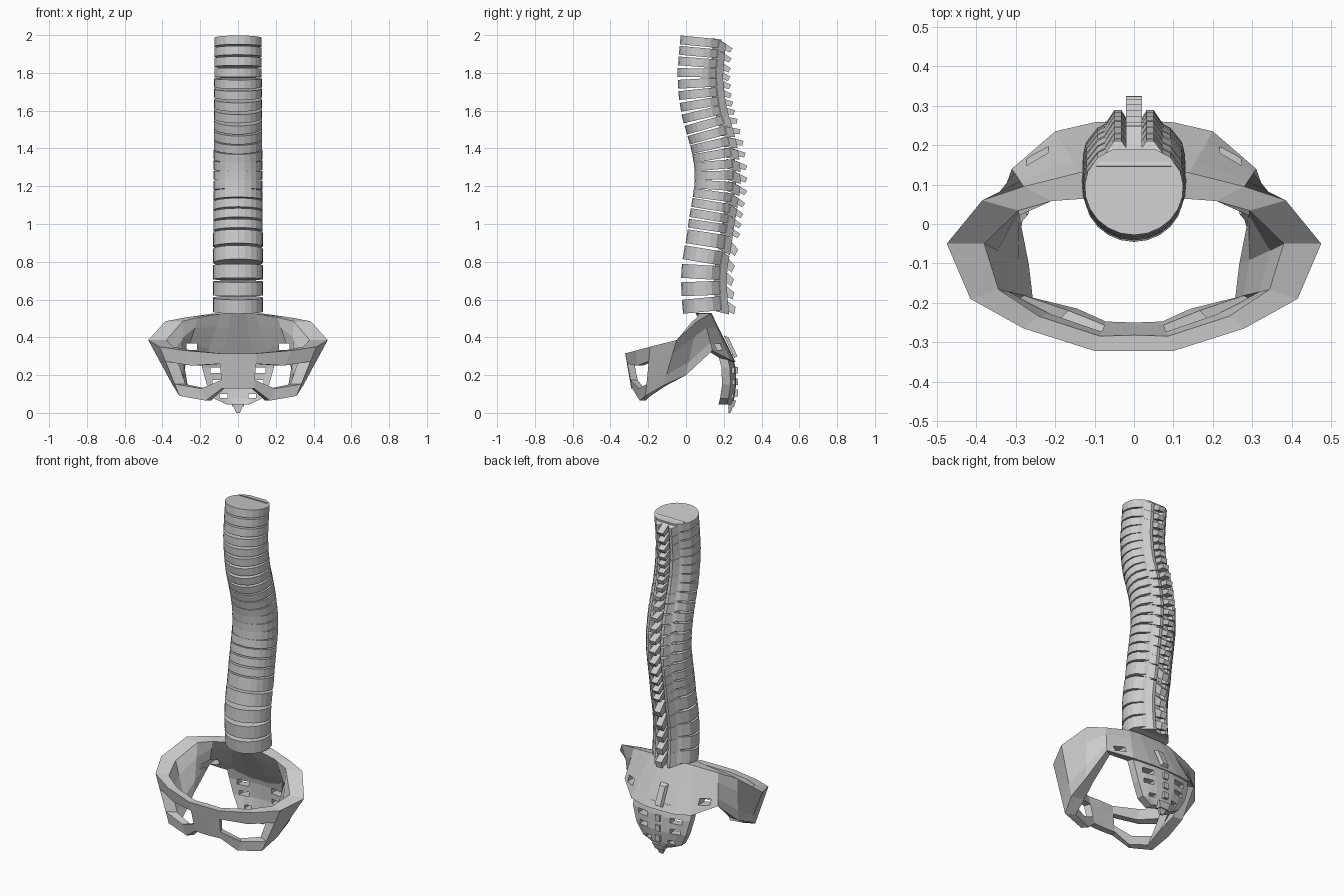
import bpy, bmesh, math
from mathutils import Matrix, Vector

if "Cube" in bpy.data.objects:
    bpy.data.objects.remove(bpy.data.objects["Cube"])


def finish(bm, name):
    bmesh.ops.recalc_face_normals(bm, faces=bm.faces)
    me = bpy.data.meshes.new(name)
    bm.to_mesh(me)
    bm.free()
    ob = bpy.data.objects.new(name, me)
    bpy.context.collection.objects.link(ob)
    return ob


def prism(bm, low, high):
    a = [bm.verts.new(p) for p in low]
    b = [bm.verts.new(p) for p in high]
    bm.faces.new(a)
    bm.faces.new(b)
    for i in range(len(a)):
        j = (i + 1) % len(a)
        bm.faces.new((a[i], a[j], b[j], b[i]))


def box(bm, c, s):
    m = Matrix.Translation(c) @ Matrix.Diagonal((*s, 1))
    bmesh.ops.create_cube(bm, size=1, matrix=m)


def shell(name, outer, inner, holes=()):
    """Thick plate from two half grids, mirrored over x = 0."""
    bm = bmesh.new()
    o = [[bm.verts.new(p) for p in r] for r in outer]
    n = [[bm.verts.new(p) for p in r] for r in inner]
    twin = {a: b for ro, rn in zip(o, n) for a, b in zip(ro, rn)}
    for i in range(len(o) - 1):
        for j in range(len(o[0]) - 1):
            if (i, j) in holes:
                continue
            q = (o[i][j], o[i + 1][j], o[i + 1][j + 1], o[i][j + 1])
            bm.faces.new(q)
            bm.faces.new([twin[v] for v in reversed(q)])
    rim = [e for e in bm.edges if e.is_boundary and e.verts[0] in twin
           and not all(abs(v.co.x) < 1e-5 for v in e.verts)]
    for e in rim:
        a, b = e.verts
        bm.faces.new((a, b, twin[b], twin[a]))
    bmesh.ops.mirror(bm, geom=bm.verts[:] + bm.edges[:] + bm.faces[:],
                     axis='X', merge_dist=1e-4)
    bmesh.ops.remove_doubles(bm, verts=bm.verts, dist=1e-5)
    return finish(bm, name)


# Spine: front edge (z, y) of the curved column
CURVE = [(.5, -.01), (.58, -.02), (.7, -.027), (.8, -.02), (.9, 0), (1.0, .013),
         (1.1, .03), (1.2, .045), (1.3, .045), (1.4, .03), (1.5, .003), (1.6, -.026),
         (1.7, -.04), (1.8, -.045), (1.9, -.037), (2.05, -.022)]


def front(z):
    z = min(max(z, .5), 2.05)
    for (z0, y0), (z1, y1) in zip(CURVE, CURVE[1:]):
        if z <= z1:
            return y0 + (y1 - y0) * (z - z0) / (z1 - z0)


def vertebra(name, z, pitch, r):
    bm = bmesh.new()
    h = pitch * .43
    # round body with tapering back
    ring = [(r * math.cos(a), r * math.sin(a) * (.12 / r))
            for a in (math.radians(160 + 220 * k / 14) for k in range(15))]
    ring += [(.092, .078), (.055, .098), (-.055, .098), (-.092, .078)]
    prism(bm, [(x, y, -h) for x, y in ring], [(x, y, h) for x, y in ring])
    # arch with two articular lobes
    half = [(.095, .055), (.072, .09), (.05, .122), (.032, .122), (.018, .1)]
    arch = half + [(-x, y) for x, y in reversed(half)]
    prism(bm, [(x, y, -h * 1.15 - .35 * (y - .06)) for x, y in arch],
          [(x, y, h * 1.1 - .35 * (y - .06)) for x, y in arch])
    # spinous process sloping down
    side = [(.075, h * .9), (.105, h * .5), (.16, -h * .75), (.148, -h * 1.75), (.075, -h * .6)]
    prism(bm, [(-.02, y, q) for y, q in side], [(.02, y, q) for y, q in side])
    tilt = math.atan2(front(z + .06) - front(z - .06), .12)
    m = Matrix.Translation((0, front(z) + .12, z)) @ Matrix.Rotation(-tilt, 4, 'X')
    bm.transform(m)
    return finish(bm, name)


z = .53
for i in range(24):
    p = .086 if i < 5 else (1.99 - .96) / 19
    vertebra("vertebra_%02d" % (i + 1), z + p / 2, p, .133 - .008 * i / 23)
    z += p

# Pelvic ring stations from front centre to back centre:
# top point, bottom point, thickness at top and bottom
ST = [((0, -.322, .315), (0, -.29, .13), .04, .04),
      ((.1, -.322, .315), (.085, -.285, .13), .04, .04),
      ((.28, -.265, .33), (.17, -.245, .065), .05, .04),
      ((.415, -.19, .35), (.31, -.215, .09), .075, .06),
      ((.475, -.05, .385), (.345, -.12, .145), .095, .08),
      ((.385, .06, .485), (.345, 0, .2), .095, .06),
      ((.28, .095, .505), (.31, .14, .33), .08, .05),
      ((.14, .13, .525), (.2, .235, .28), .08, .05),
      ((.07, .135, .528), (.1, .258, .27), .085, .055),
      ((0, .135, .528), (0, .262, .27), .085, .055)]
outer, inner = [], []
for top, bot, tt, tb in ST:
    ro, rn = [], []
    for f in (0, .3, .76, 1):
        p = Vector(top).lerp(Vector(bot), f)
        d = Vector((-p.x, -.05 - p.y, 0)).normalized()
        ro.append(p)
        rn.append(p + d * (tt + (tb - tt) * f))
    outer.append(ro)
    inner.append(rn)
pelvis = shell("pelvic_ring", outer, inner, holes={(1, 1), (2, 1)})

# Sacrum plate rows: z, y, half width
ROWS = [(.31, .245, .195), (.24, .262, .19), (.15, .266, .165), (.075, .255, .125), (.045, .247, .06)]
outer = [[Vector((w * f, y - .03 * f * f, q)) for f in (0, .35, .7, 1)] for q, y, w in ROWS]
inner = [[v - Vector((0, .045, 0)) for v in r] for r in outer]
sacrum = shell("sacrum", outer, inner)

# Foramina cut through sacrum and hip wings
bm = bmesh.new()
for s in (-1, 1):
    for x, q, w, h in ((.11, .225, .07, .03), (.105, .162, .06, .026), (.075, .09, .04, .02)):
        box(bm, (s * x, .24, q), (w, .2, h))
    box(bm, (s * .245, .17, .35), (.055, .3, .035))
cutter = finish(bm, "foramen_cutter")
cutter.hide_render = True
for ob in (pelvis, sacrum):
    mod = ob.modifiers.new("foramina", 'BOOLEAN')
    mod.operation = 'DIFFERENCE'
    mod.solver = 'EXACT'
    mod.object = cutter
    bpy.context.view_layer.objects.active = ob
    bpy.ops.object.modifier_apply(modifier=mod.name)
bpy.data.objects.remove(cutter)

# Median crest blocks on the back of the sacrum
bm = bmesh.new()
prism(bm, [(-.025, .2, .41), (.025, .2, .41), (.025, .255, .29), (-.025, .255, .29)],
      [(-.018, .225, .40), (.018, .225, .40), (.018, .272, .30), (-.018, .272, .30)])
for q in (.225, .165, .105):
    box(bm, (0, .262, q), (.03, .025, .035))
finish(bm, "sacral_crest")

# Tail bone, two tapered segments
bm = bmesh.new()
for z0, z1, w0, w1 in ((.065, .03, .04, .028), (.034, 0, .024, .01)):
    def sq(w, q):
        return [(-w, .225, q), (w, .225, q), (w, .225 + w, q), (-w, .225 + w, q)]
    prism(bm, sq(w0, z0), sq(w1, z1))
finish(bm, "tail_bone")
